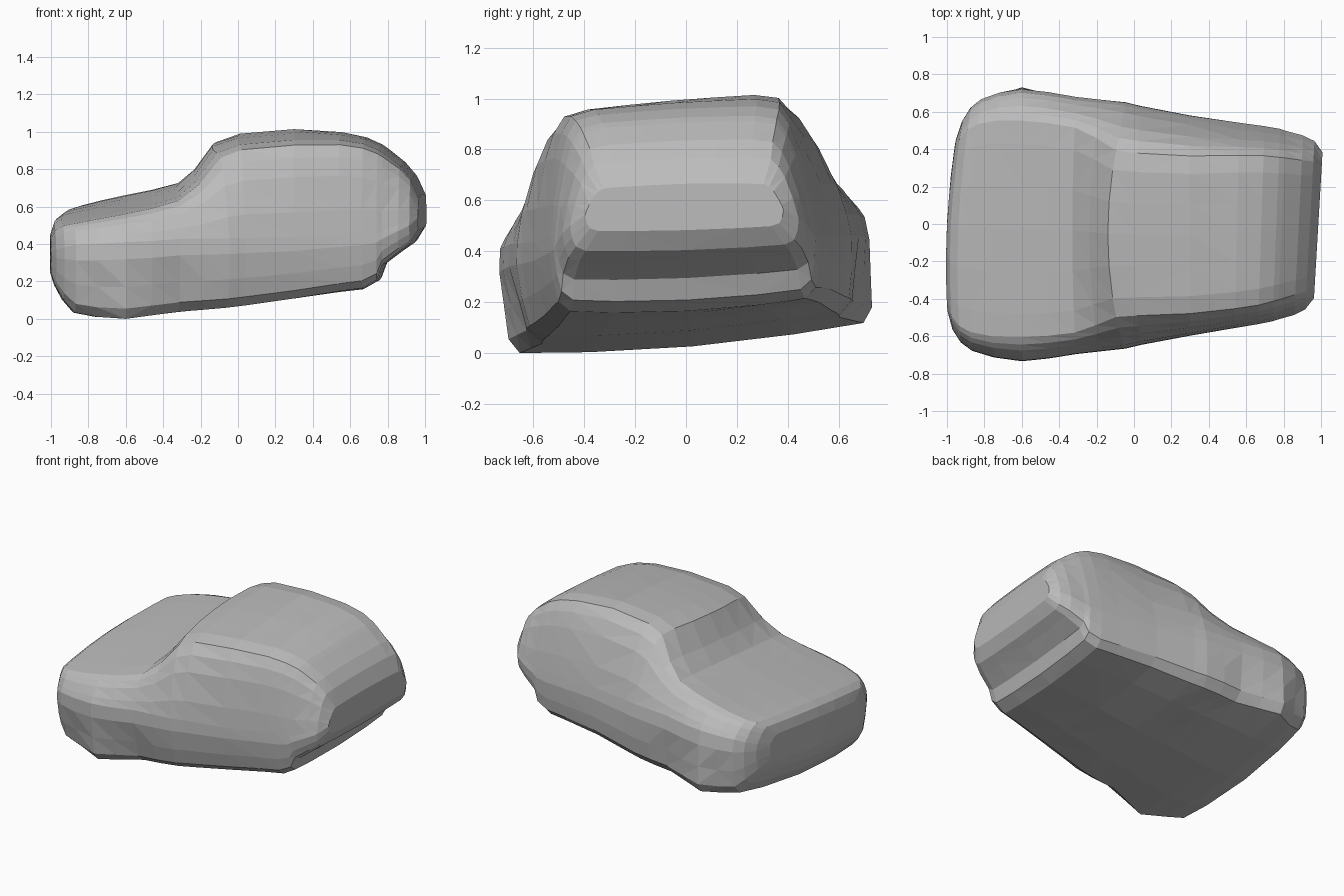
import bpy
import bmesh
from math import radians, sin, cos, exp

if "Cube" in bpy.data.objects:
    bpy.data.objects.remove(bpy.data.objects["Cube"], do_unlink=True)

# One plain grey covers the whole body
grey = bpy.data.materials.new("clay_grey")
grey.use_nodes = True
colour = (0.5, 0.5, 0.5, 1)
grey.diffuse_color = colour
grey.node_tree.nodes["Principled BSDF"].inputs["Base Color"].default_value = colour

# Stations from nose to tail:
# position, half width, underside, shoulder, roof half width, top
stations = [
    (-1, .46, .28, .41, .38, .46),
    (-.98, .56, .22, .42, .47, .52),
    (-.94, .63, .15, .44, .52, .55),
    (-.88, .675, .085, .455, .55, .565),
    (-.76, .71, .065, .465, .57, .59),
    (-.6, .73, .06, .475, .57, .62),
    (-.46, .715, .075, .48, .56, .65),
    (-.33, .69, .09, .49, .54, .69),
    (-.24, .675, .1, .49, .49, .78),
    (-.14, .66, .11, .49, .43, .92),
    (0, .64, .12, .49, .42, .965),
    (.3, .59, .155, .49, .41, .99),
    (.55, .55, .18, .49, .4, .98),
    (.68, .53, .19, .49, .39, .955),
    (.76, .515, .23, .49, .375, .92),
    (.79, .505, .31, .49, .37, .9),
    (.88, .48, .375, .52, .35, .83),
    (.94, .45, .415, .54, .34, .76),
    (.985, .39, .49, .57, .31, .66),
]


def bump(x, centre, spread):
    return exp(-((x - centre) / spread) ** 2)


def half_section(x, width, under, shoulder, roof, top):
    """Profile from the underside centre line, up one side, to the roof centre."""
    side = shoulder - under
    wheel = bump(x, -.58, .14)
    # shallow arch around each front wheel, with the wheel swelling out below
    arch = .02 * (bump(x, -.8, .07) + bump(x, -.38, .1))
    points = [
        (0, under - side * .08),
        (width * .55, under - side * .05),
        (width * (.87 + .06 * wheel) - arch, under),
        (width * (.955 + .028 * wheel) - arch, under + side * .14),
        (width * (.985 + .005 * wheel) - arch, under + side * .42),
        (width, under + side * .78),
        (width * .985, shoulder),
    ]
    for inward, up in ((.08, .26), (.37, .63), (.62, .83), (.92, .96)):
        y = width * .97 + (roof - width * .97) * inward
        points.append((y, shoulder + (top - shoulder) * up))
    points += [(roof * .8, top), (roof * .4, top + .004), (0, top + .006)]
    return points


def place(x, y, z):
    """Lean the body to one side, less towards the tail; bow nose and windscreen."""
    tail = min(max((x - .3) / .7, 0), 1)
    nose = min(max((-.6 - x) / .4, 0), 1)
    lean = radians(5 - 3.5 * tail)
    bow = nose * (.12 * y + .05) * y + .22 * bump(x, -.14, .15) * y * y
    return (x + .06 * y * tail + bow,
            y * cos(lean) - z * sin(lean) + .027 * (1 - tail * .7),
            y * sin(lean) + z * cos(lean))


def build_body():
    bm = bmesh.new()
    rings = []
    for station in stations:
        half = half_section(*station)
        loop = half + [(-y, z) for y, z in reversed(half[1:-1])]
        rings.append([bm.verts.new(place(station[0], y, z)) for y, z in loop])
    count = len(rings[0])
    for a, b in zip(rings, rings[1:]):
        for i in range(count):
            j = (i + 1) % count
            bm.faces.new((a[i], a[j], b[j], b[i]))
    bm.faces.new(rings[0])
    bm.faces.new(rings[-1])
    bmesh.ops.recalc_face_normals(bm, faces=bm.faces)
    bmesh.ops.triangulate(bm, faces=bm.faces)
    # rest the lowest point on the ground
    low = min(v.co.z for v in bm.verts)
    bmesh.ops.translate(bm, verts=bm.verts, vec=(0, 0, -low))
    mesh = bpy.data.meshes.new("car_body")
    bm.to_mesh(mesh)
    bm.free()
    mesh.materials.append(grey)
    body = bpy.data.objects.new("car_body", mesh)
    bpy.context.scene.collection.objects.link(body)
    return body


build_body()
